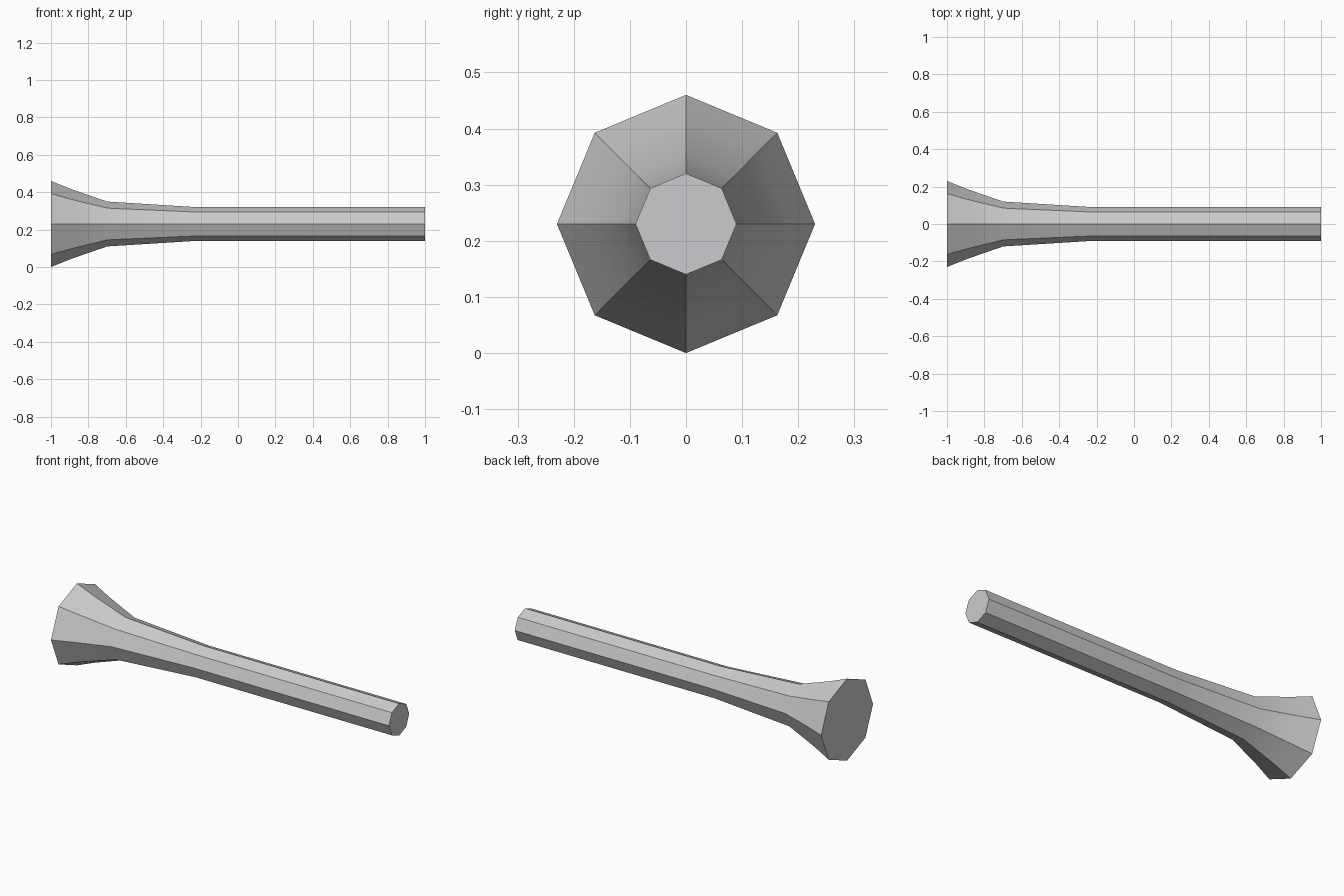
import bpy, bmesh, math

if "Cube" in bpy.data.objects:
    bpy.data.objects.remove(bpy.data.objects["Cube"])

SIDES = 8
CENTRE_Z = 0.23
# (x, radius) profile from the flared foot to the plain end
PROFILE = [(-1.0, 0.23), (-0.89, 0.186), (-0.7, 0.12), (-0.22, 0.09), (1.0, 0.09)]

grey = bpy.data.materials.new("light_grey")
grey.diffuse_color = (0.6, 0.6, 0.61, 1)
grey.use_nodes = True
grey.node_tree.nodes["Principled BSDF"].inputs["Base Color"].default_value = grey.diffuse_color

# Flared octagonal rod
bm = bmesh.new()
rings = []
for x, r in PROFILE:
    rings.append([bm.verts.new((x, r * math.cos(2 * math.pi * i / SIDES),
                                CENTRE_Z + r * math.sin(2 * math.pi * i / SIDES)))
                  for i in range(SIDES)])
for a, b in zip(rings, rings[1:]):
    for i in range(SIDES):
        j = (i + 1) % SIDES
        bm.faces.new((a[i], a[j], b[j], b[i]))

# End caps
bm.faces.new(rings[0])
bm.faces.new(rings[-1])
bmesh.ops.recalc_face_normals(bm, faces=bm.faces)

mesh = bpy.data.meshes.new("flared_rod")
bm.to_mesh(mesh)
bm.free()
mesh.materials.append(grey)
rod = bpy.data.objects.new("flared_rod", mesh)
bpy.context.collection.objects.link(rod)

# Smooth along the length, sharp along the octagon corners
bpy.context.view_layer.objects.active = rod
rod.select_set(True)
bpy.ops.object.shade_smooth_by_angle(angle=math.radians(30))
